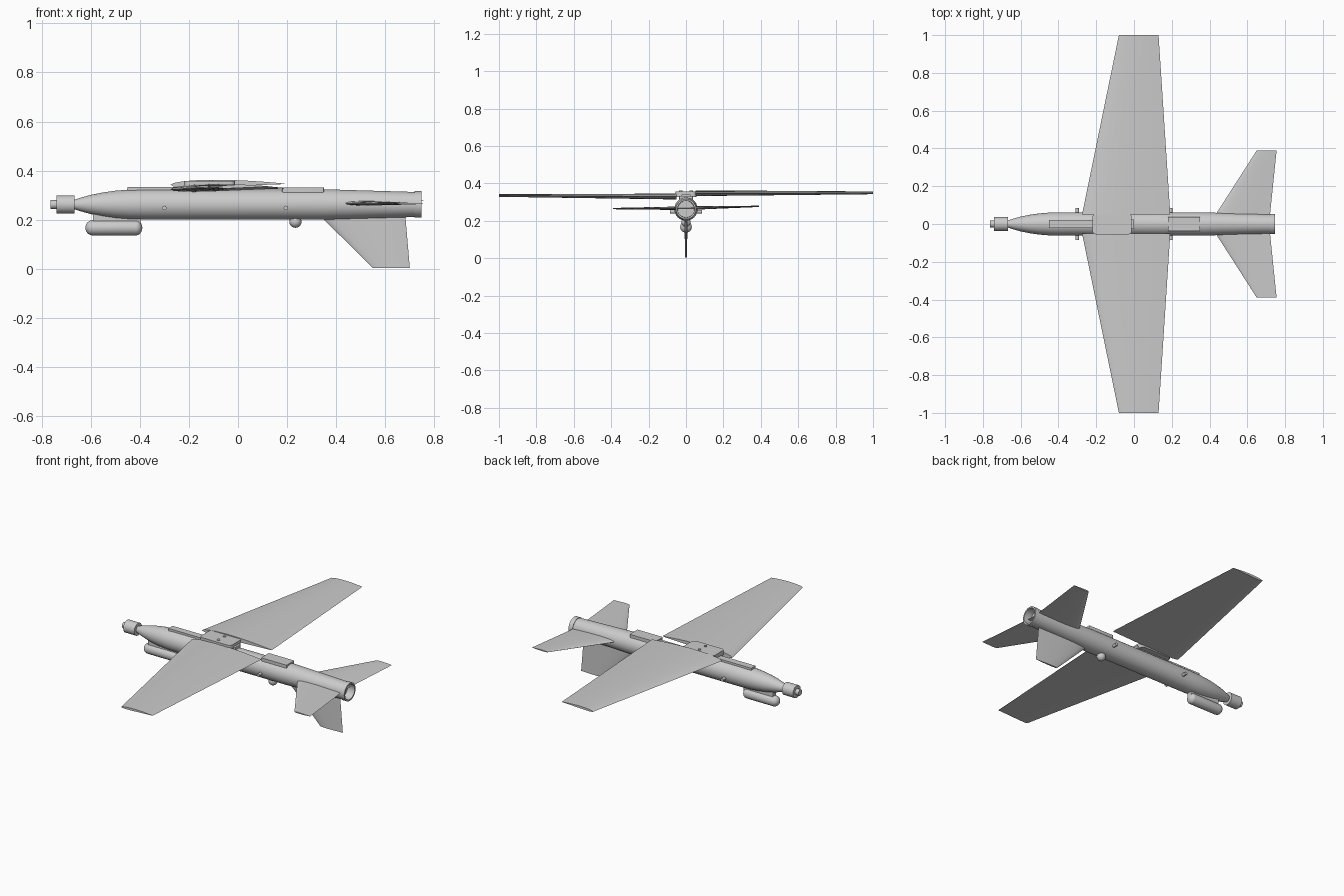
import bpy, bmesh, math
from mathutils import Vector, Matrix

default = bpy.data.objects.get("Cube")
if default:
    bpy.data.objects.remove(default, do_unlink=True)

grey = bpy.data.materials.new("light_grey")
grey.use_nodes = True
GREY = (0.6, 0.6, 0.6, 1)
grey.diffuse_color = GREY
grey.node_tree.nodes["Principled BSDF"].inputs["Base Color"].default_value = GREY

AXIS_Z = 0.262


def finish(name, bm):
    bmesh.ops.recalc_face_normals(bm, faces=bm.faces)
    mesh = bpy.data.meshes.new(name)
    bm.to_mesh(mesh)
    bm.free()
    ob = bpy.data.objects.new(name, mesh)
    bpy.context.collection.objects.link(ob)
    mesh.materials.append(grey)
    bpy.ops.object.select_all(action="DESELECT")
    ob.select_set(True)
    bpy.context.view_layer.objects.active = ob
    bpy.ops.object.shade_smooth_by_angle(angle=math.radians(35))
    return ob


def loft(name, rings):
    """Skin a list of equal-length point rings and cap both ends."""
    bm = bmesh.new()
    rows = [[bm.verts.new(p) for p in ring] for ring in rings]
    n = len(rows[0])
    for a, b in zip(rows, rows[1:]):
        for i in range(n):
            j = (i + 1) % n
            bm.faces.new((a[i], a[j], b[j], b[i]))
    bm.faces.new(rows[0][::-1])
    bm.faces.new(rows[-1])
    return finish(name, bm)


def lathe(name, profile, y=0, z=AXIS_Z, sides=40):
    """Round body along x from (x, radius) pairs."""
    turns = [math.tau * i / sides for i in range(sides)]
    return loft(name, [[(x, y + r * math.cos(t), z + r * math.sin(t)) for t in turns]
                       for x, r in profile])


def block(name, x0, x1, half_y, z0, z1, bevel=0.0):
    bm = bmesh.new()
    bmesh.ops.create_cube(bm, size=1)
    for v in bm.verts:
        v.co = ((x0 + x1) / 2 + v.co.x * (x1 - x0), v.co.y * 2 * half_y,
                (z0 + z1) / 2 + v.co.z * (z1 - z0))
    if bevel:
        upright = [e for e in bm.edges if abs(e.verts[0].co.z - e.verts[1].co.z) > 1e-4]
        bmesh.ops.bevel(bm, geom=upright, offset=bevel, segments=5, affect="EDGES", profile=0.5)
    return finish(name, bm)


def peg(name, centre, radius, depth, axis):
    bm = bmesh.new()
    turn = Vector((0, 0, 1)).rotation_difference(Vector(axis)).to_matrix().to_4x4()
    bmesh.ops.create_cone(bm, cap_ends=True, segments=20, radius1=radius, radius2=radius,
                          depth=depth, matrix=Matrix.Translation(centre) @ turn)
    return finish(name, bm)


def ball(name, centre, radius):
    bm = bmesh.new()
    bmesh.ops.create_uvsphere(bm, u_segments=24, v_segments=14, radius=radius,
                              matrix=Matrix.Translation(centre))
    return finish(name, bm)


def section(lead, trail, thick, across, camber=0.0):
    """Airfoil ring between two points, thickened along a unit direction."""
    lead, trail, across = Vector(lead), Vector(trail), Vector(across)
    steps = [(1 - math.cos(math.pi * i / 10)) / 2 for i in range(11)]

    def half(t):
        return thick * (1.48 * math.sqrt(t) - 0.63 * t - 1.76 * t**2 + 1.42 * t**3 - 0.48 * t**4)

    def at(t, side):
        lift = side * half(t) + camber * 4 * t * (1 - t)
        return lead.lerp(trail, t) + across * lift

    return [at(t, 1) for t in steps] + [at(t, -1) for t in reversed(steps[1:-1])]


# Fuselage with a hollow tail end
lathe("fuselage", [(-0.67, 0.018), (-0.64, 0.028), (-0.6, 0.039), (-0.55, 0.049),
                   (-0.5, 0.056), (-0.44, 0.061), (-0.38, 0.062), (0.35, 0.062),
                   (0.55, 0.056), (0.72, 0.051), (0.72, 0.054), (0.747, 0.054),
                   (0.747, 0.045), (0.7, 0.044)])

# Nose sensor
lathe("nose_sensor", [(-0.763, 0.014), (-0.763, 0.018), (-0.74, 0.018), (-0.74, 0.037),
                      (-0.667, 0.037), (-0.667, 0.018), (-0.655, 0.018)])

# Spine rails and wing hub
block("front_spine_rail", -0.45, -0.2, 0.02, 0.3, 0.333)
block("rear_spine_plate", 0.18, 0.35, 0.037, 0.3, 0.331, 0.004)
block("hub_pedestal", -0.2, 0.0, 0.025, 0.3, 0.34)
block("wing_hub", -0.22, -0.012, 0.055, 0.326, 0.357, 0.02)
for y in (-0.028, 0.028):
    peg("hub_bolt", (-0.11, y, 0.357), 0.009, 0.008, (0, 0, 1))

# Main wings, set at slightly different heights
up = (0, 0, 1)
for name, side, root_z, tip_z in (("left_wing", 1, 0.346, 0.349), ("right_wing", -1, 0.328, 0.335)):
    loft(name, [section((-0.275, side * 0.05, root_z - 0.004), (0.192, side * 0.05, root_z), 0.03, up, 0.005),
                section((-0.08, side, tip_z - 0.003), (0.13, side, tip_z), 0.014, up, 0.003)])

# Tailplanes, slightly rolled
for name, side, tip_z in (("left_tailplane", 1, 0.277), ("right_tailplane", -1, 0.265)):
    loft(name, [section((0.4, 0, 0.267), (0.715, 0, 0.267), 0.02, up),
                section((0.65, side * 0.39, tip_z), (0.755, side * 0.39, tip_z), 0.007, up)])

# Ventral fin
sideways = (0, 1, 0)
loft("ventral_fin", [section((0.325, 0, 0.225), (0.681, 0, 0.225), 0.018, sideways),
                     section((0.55, 0, 0.003), (0.7, 0, 0.003), 0.01, sideways)])

# Sensor pod under the nose
arc = [math.pi / 2 * i / 6 for i in range(7)]
pod = [(-0.592 - 0.03 * math.cos(a), max(0.002, 0.031 * math.sin(a))) for a in arc]
pod += [(-0.415 + 0.025 * math.sin(a), max(0.002, 0.031 * math.cos(a))) for a in arc]
lathe("sensor_pod", pod, z=0.167, sides=28)
block("pod_pylon", -0.59, -0.395, 0.014, 0.175, 0.23)

# Belly dome and side lugs
ball("belly_dome", (0.234, 0, 0.192), 0.025)
for x in (-0.3, 0.195):
    for side in (-1, 1):
        peg("side_lug", (x, side * 0.069, 0.248), 0.009, 0.034, (0, 1, 0))
